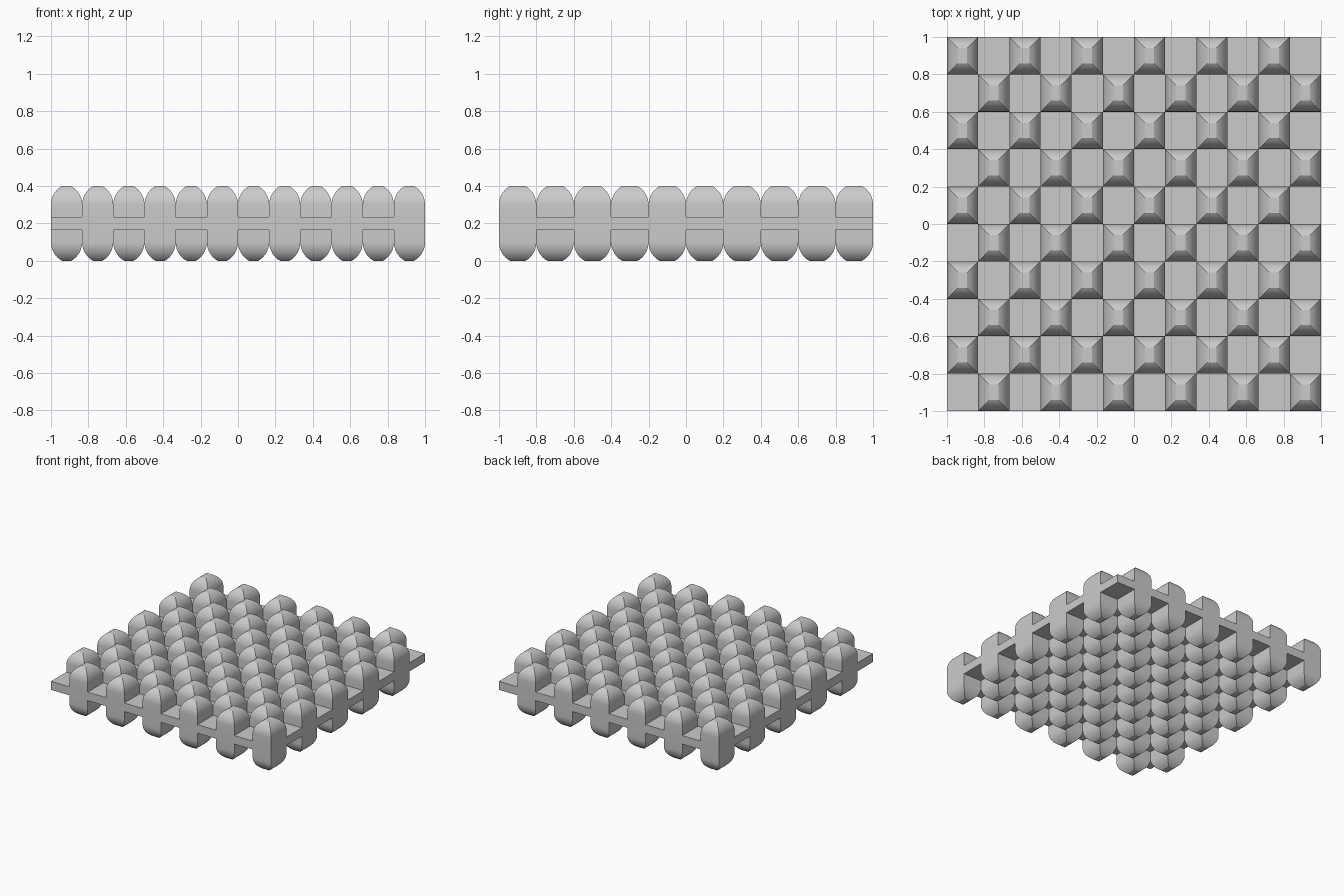
import bpy, bmesh, math
from mathutils import Matrix, Vector

if "Cube" in bpy.data.objects:
    bpy.data.objects.remove(bpy.data.objects["Cube"])

COLUMNS, ROWS = 12, 10
MID_Z = 0.2            # mirror plane through the slab
SLAB_HALF = 0.035
SHOULDER = 0.1         # where each stud starts to curve inwards
RISE, INSET = 0.1, 0.059
STEPS = 8

grey = bpy.data.materials.new("light_grey")
grey.use_nodes = True
colour = (0.6, 0.6, 0.6, 1)
grey.diffuse_color = colour
grey.node_tree.nodes["Principled BSDF"].inputs["Base Color"].default_value = colour

# Upper half of the slab, divided into cells
bm = bmesh.new()
bmesh.ops.create_grid(bm, x_segments=COLUMNS, y_segments=ROWS, size=1,
                      matrix=Matrix.Translation((0, 0, SLAB_HALF)))
bm.normal_update()
cells = list(bm.faces)

# Slab rim, down to the mirror plane
rim = bmesh.ops.extrude_edge_only(bm, edges=[e for e in bm.edges if e.is_boundary])
for v in rim["geom"]:
    if isinstance(v, bmesh.types.BMVert):
        v.co.z = 0


def is_stud(face):
    c = face.calc_center_median()
    column = int((c.x + 1) * COLUMNS / 2)
    row = int((c.y + 1) * ROWS / 2)
    return (column + row) % 2 == 1


# Studs on every other cell: straight walls, then a rounded shoulder
studs = [f for f in cells if is_stud(f)]
bmesh.ops.inset_individual(bm, faces=studs, thickness=0, depth=SHOULDER - SLAB_HALF)
sweep = 2 * math.atan2(INSET, RISE)
radius = RISE / math.sin(sweep)
for i in range(STEPS):
    a, b = sweep * i / STEPS, sweep * (i + 1) / STEPS
    bmesh.ops.inset_individual(bm, faces=studs, use_even_offset=True,
                               thickness=radius * (math.cos(a) - math.cos(b)),
                               depth=radius * (math.sin(b) - math.sin(a)))
bmesh.ops.recalc_face_normals(bm, faces=bm.faces)

mesh = bpy.data.meshes.new("studded_slab")
bm.to_mesh(mesh)
bm.free()
mesh.materials.append(grey)
slab = bpy.data.objects.new("studded_slab", mesh)
slab.location.z = MID_Z
bpy.context.collection.objects.link(slab)

# Same studs on the underside
mirror = slab.modifiers.new("underside", "MIRROR")
mirror.use_axis = (False, False, True)

bpy.ops.object.select_all(action="DESELECT")
slab.select_set(True)
bpy.context.view_layer.objects.active = slab
bpy.ops.object.shade_smooth_by_angle(angle=math.radians(20))
